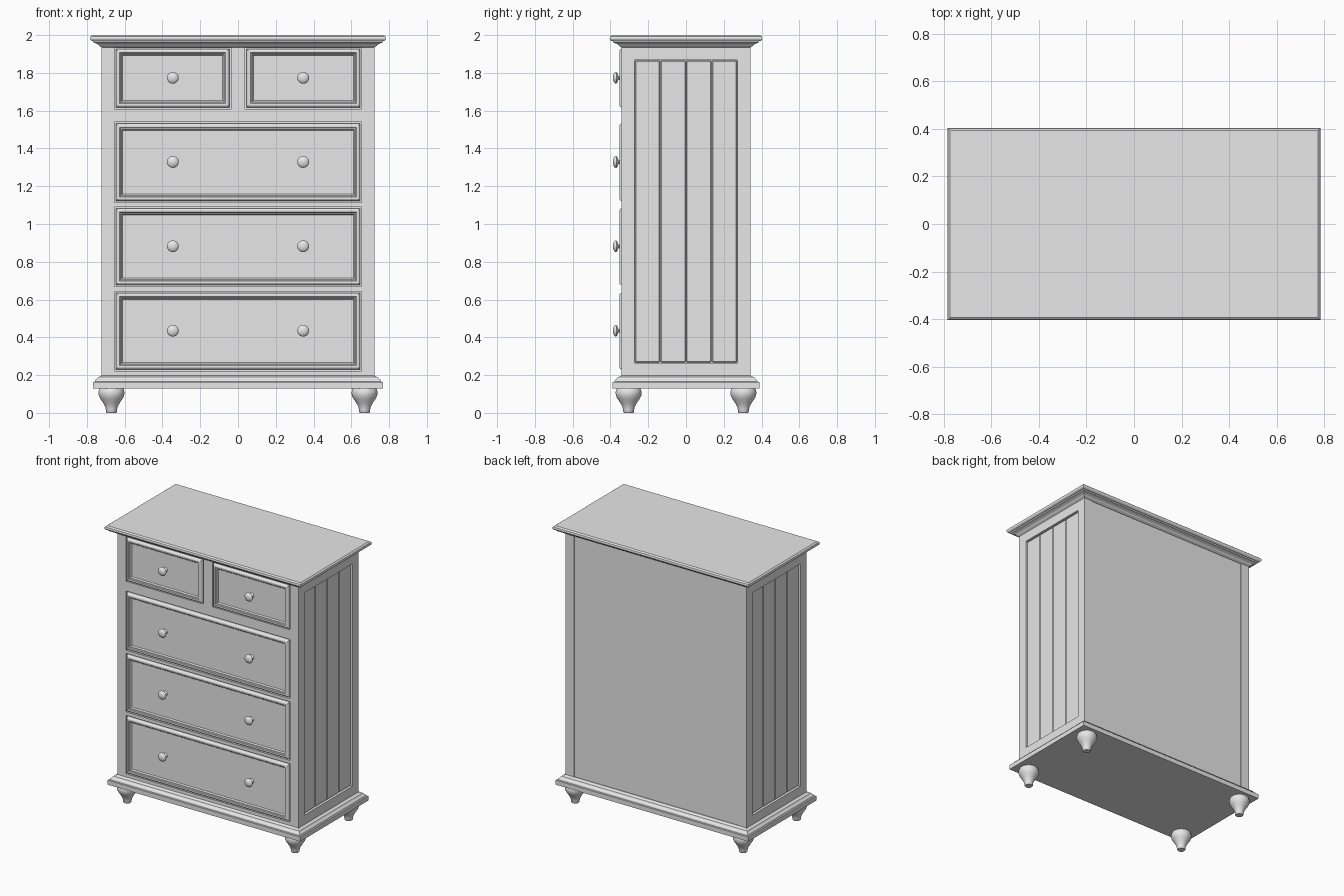
import bpy, bmesh, math
from mathutils import Matrix, Vector

cube = bpy.data.objects.get("Cube")
if cube:
    bpy.data.objects.remove(cube, do_unlink=True)

paint = bpy.data.materials.new("grey_paint")
paint.use_nodes = True
GREY = (0.8, 0.8, 0.8, 1)
paint.diffuse_color = GREY
paint.node_tree.nodes["Principled BSDF"].inputs["Base Color"].default_value = GREY


def finish(bm, name, smooth=False):
    bmesh.ops.recalc_face_normals(bm, faces=bm.faces)
    mesh = bpy.data.meshes.new(name)
    bm.to_mesh(mesh)
    bm.free()
    mesh.materials.append(paint)
    obj = bpy.data.objects.new(name, mesh)
    bpy.context.collection.objects.link(obj)
    if smooth:
        bpy.ops.object.select_all(action='DESELECT')
        obj.select_set(True)
        bpy.context.view_layer.objects.active = obj
        bpy.ops.object.shade_smooth_by_angle(angle=math.radians(40))
    return obj


def box(name, x, y, z, bevel=0.0):
    """Box from (min, max) pairs."""
    bm = bmesh.new()
    spans = (x, y, z)
    size = [b - a for a, b in spans]
    mid = Vector([(a + b) / 2 for a, b in spans])
    bmesh.ops.create_cube(bm, size=1, matrix=Matrix.Translation(mid) @ Matrix.Diagonal((*size, 1)))
    obj = finish(bm, name)
    if bevel:
        mod = obj.modifiers.new("eased_edges", 'BEVEL')
        mod.width = bevel
        mod.segments = 1
    return obj


def stepped(name, u, v, profile, facing_front=False):
    """Stack of rectangles: each profile point is (outward offset, depth)."""
    bm = bmesh.new()
    rings = []
    for off, d in profile:
        corners = [(u[0] - off, v[0] - off), (u[1] + off, v[0] - off),
                   (u[1] + off, v[1] + off), (u[0] - off, v[1] + off)]
        rings.append([bm.verts.new((a, d, b) if facing_front else (a, b, d)) for a, b in corners])
    for lo, hi in zip(rings, rings[1:]):
        for i in range(4):
            j = (i + 1) % 4
            bm.faces.new((lo[i], lo[j], hi[j], hi[i]))
    bm.faces.new(rings[0])
    bm.faces.new(rings[-1])
    return finish(bm, name)


def turned(name, profile, matrix, sides=32):
    """Lathe a (radius, height) profile, closed at both ends."""
    bm = bmesh.new()
    rings = []
    for r, h in profile:
        angles = [2 * math.pi * i / sides for i in range(sides)]
        rings.append([bm.verts.new(matrix @ Vector((r * math.cos(a), r * math.sin(a), h))) for a in angles])
    for lo, hi in zip(rings, rings[1:]):
        for i in range(sides):
            j = (i + 1) % sides
            bm.faces.new((lo[i], lo[j], hi[j], hi[i]))
    bm.faces.new(rings[0])
    bm.faces.new(rings[-1])
    return finish(bm, name, smooth=True)


W, D = 0.722, 0.342          # half width and half depth of the body
INNER = 0.655                # inner edge of the corner posts
LOW, HIGH = 0.19, 1.945      # body height span
SIDE = 0.272                 # half depth of the side panels

# Carcass and corner posts
box("carcass", (-0.698, 0.698), (-0.326, D - 0.006), (LOW, HIGH))
for sx, side in ((-1, "right"), (1, "left")):
    xs = sorted((sx * INNER, sx * W))
    for sy, end in ((-1, "front"), (1, "back")):
        box(f"{side}_{end}_post", xs, sorted((sy * SIDE, sy * D)), (LOW, HIGH))
    # Side rails and planks
    box(f"{side}_top_rail", xs, (-SIDE, SIDE), (1.868, HIGH))
    box(f"{side}_bottom_rail", xs, (-SIDE, SIDE), (LOW, 0.265))
    pitch = 2 * SIDE / 4
    for i in range(4):
        y = -SIDE + i * pitch
        box(f"{side}_plank_{i + 1}", sorted((sx * 0.68, sx * 0.711)),
            (y + 0.002, y + pitch - 0.002), (0.268, 1.865), 0.004)

# Front rails and divider
for i, (z0, z1) in enumerate(((LOW, 0.222), (0.643, 0.668), (1.09, 1.113), (1.54, 1.61), (1.932, HIGH))):
    box(f"front_rail_{i + 1}", (-INNER, INNER), (-D, -0.3), (z0, z1))
box("drawer_divider", (-0.036, 0.036), (-D, -0.3), (1.61, HIGH))

# Drawer fronts with raised frames
FRAME = [(0, -0.32), (0, -0.343), (-0.004, -0.349), (-0.010, -0.353), (-0.020, -0.353),
         (-0.024, -0.348), (-0.030, -0.347), (-0.036, -0.338)]
KNOB = [(0.018, 0), (0.012, 0.006), (0.010, 0.018), (0.014, 0.022), (0.026, 0.026),
        (0.031, 0.031), (0.031, 0.035), (0.027, 0.041), (0.018, 0.046), (0.007, 0.049)]
KNOB_X = 0.345
WIDE = (-0.647, 0.647)
drawers = [("bottom_drawer", WIDE, (0.23, 0.636)), ("lower_drawer", WIDE, (0.677, 1.083)),
           ("upper_drawer", WIDE, (1.122, 1.531)),
           ("top_right_drawer", (-0.647, -0.045), (1.617, 1.927)),
           ("top_left_drawer", (0.045, 0.647), (1.617, 1.927))]
for name, u, v in drawers:
    stepped(name, u, v, FRAME, facing_front=True)
    for x in (-KNOB_X, KNOB_X):
        if u[0] < x < u[1]:
            place = Matrix.Translation((x, -0.338, sum(v) / 2 + 0.002)) @ Matrix.Rotation(math.pi / 2, 4, 'X')
            turned(f"{name}_knob", KNOB, place)

# Moulded top and base
BODY = ((-W, W), (-D, D))
stepped("top", *BODY, [(0, 1.935), (0.012, 1.943), (0.018, 1.950), (0.030, 1.956), (0.042, 1.960),
                       (0.046, 1.968), (0.054, 1.970), (0.060, 1.976), (0.062, 1.983),
                       (0.060, 1.992), (0.050, 2.0)])
stepped("base", *BODY, [(0.046, 0.13), (0.046, 0.163), (0.037, 0.165), (0.034, 0.174),
                        (0.026, 0.180), (0.020, 0.189), (0.006, 0.193), (0, 0.198)])

# Turned feet
FOOT = [(0.025, 0), (0.028, 0.004), (0.029, 0.018), (0.034, 0.035), (0.045, 0.055), (0.059, 0.075),
        (0.067, 0.092), (0.069, 0.108), (0.066, 0.122), (0.060, 0.132)]
for sx, side in ((-1, "right"), (1, "left")):
    for sy, end in ((-1, "front"), (1, "back")):
        turned(f"{side}_{end}_foot", FOOT, Matrix.Translation((sx * 0.67, sy * 0.304, 0)))
